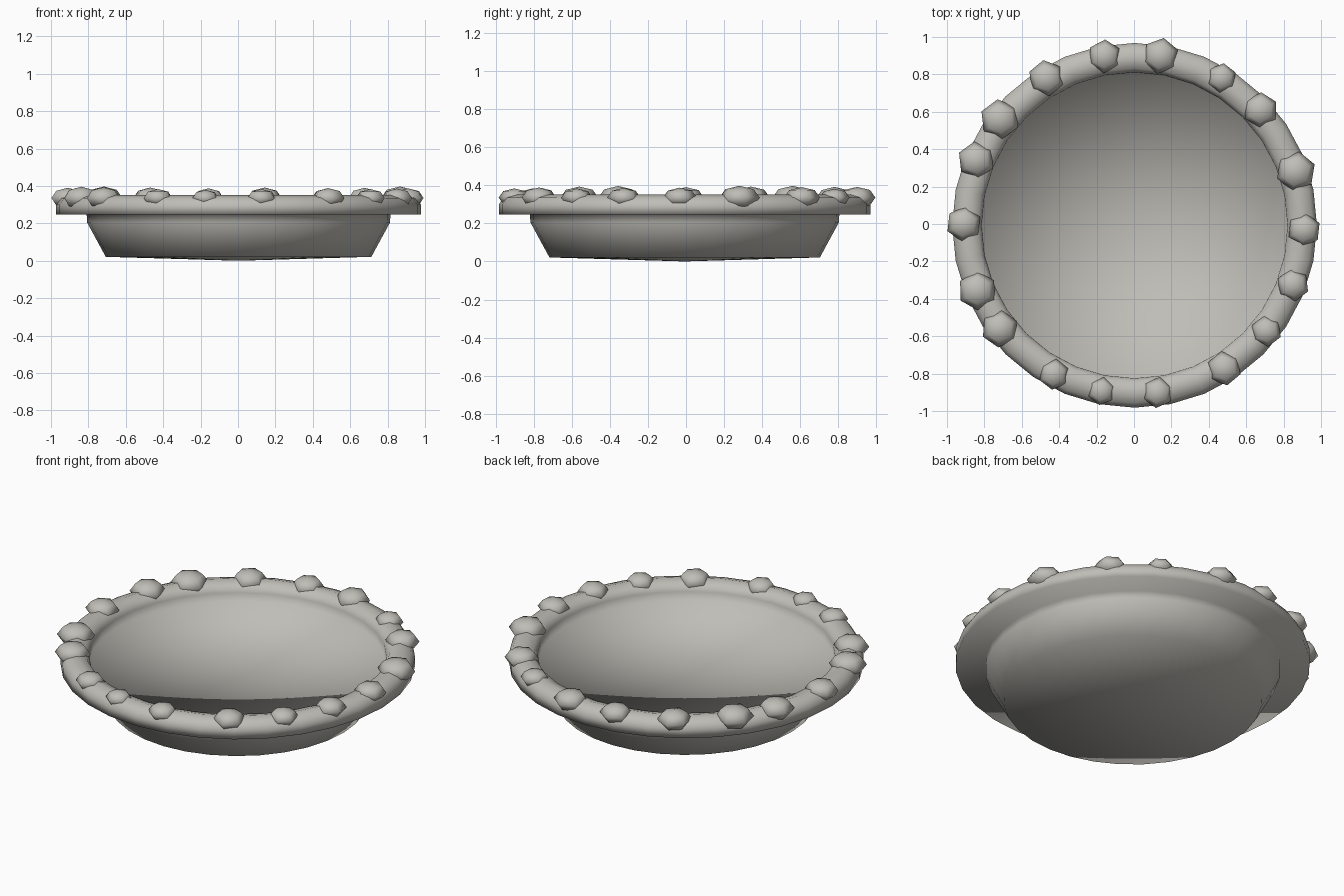
import bpy
import bmesh
import math
import random
from mathutils import Matrix, Vector

random.seed(4)
if "Cube" in bpy.data.objects:
    bpy.data.objects.remove(bpy.data.objects["Cube"])

CENTRE = Vector((0.003, -0.007, 0))

stone = bpy.data.materials.new("warm_grey_stone")
stone.use_nodes = True
colour = (0.52, 0.51, 0.47, 1)
stone.diffuse_color = colour
stone.node_tree.nodes["Principled BSDF"].inputs["Base Color"].default_value = colour


def finish(bm, name):
    mesh = bpy.data.meshes.new(name)
    bm.to_mesh(mesh)
    bm.free()
    mesh.materials.append(stone)
    mesh.shade_smooth()
    obj = bpy.data.objects.new(name, mesh)
    bpy.context.collection.objects.link(obj)
    return obj


def lathe(name, profile, sides):
    """Spin a (radius, height) profile around the vertical axis."""
    bm = bmesh.new()
    verts = [bm.verts.new((r, 0, z)) for r, z in profile]
    edges = [bm.edges.new(p) for p in zip(verts, verts[1:])]
    bmesh.ops.spin(bm, geom=verts + edges, cent=(0, 0, 0), axis=(0, 0, 1),
                   angle=math.tau, steps=sides, use_merge=True)
    bmesh.ops.remove_doubles(bm, verts=bm.verts, dist=0.0005)
    bmesh.ops.recalc_face_normals(bm, faces=bm.faces)
    obj = finish(bm, name)
    obj.location = CENTRE
    return obj


# Basin underside, rounded rim, and the shallow dished surface inside the rim
underside = [(0, 0), (0.71, 0.021), (0.81, 0.205), (0.812, 0.246)]
rim = [(0.975, 0.246), (0.975, 0.3), (0.952, 0.335), (0.895, 0.352),
       (0.838, 0.335), (0.818, 0.3), (0.815, 0.25)]
inner_surface = [(0, 0.23)]
lathe("basin_and_rim", underside + rim + inner_surface, 32)

# Ring of faceted pebbles: direction in degrees and radius
pebbles = [(-2, .09), (18, .107), (42, .095), (59, .08), (81, .097), (100, .09),
           (121, .097), (142, .107), (158, .1), (180, .095), (203, .105), (218, .1),
           (242, .083), (259, .075), (278, .083), (302, .092), (321, .083), (339, .088)]
for i, (degrees, radius) in enumerate(pebbles):
    bm = bmesh.new()
    bmesh.ops.create_uvsphere(bm, u_segments=6, v_segments=4, radius=radius)
    spin = Matrix.Rotation(random.uniform(-0.2, 0.2), 4, "Z")
    squash = Matrix.Diagonal((1, 1, 0.58, 1))
    bmesh.ops.transform(bm, matrix=squash @ spin, verts=bm.verts)
    pebble = finish(bm, f"rim_pebble_{i + 1}")
    a = math.radians(degrees)
    pebble.location = (0.91 * math.cos(a), 0.91 * math.sin(a), 0.335)
